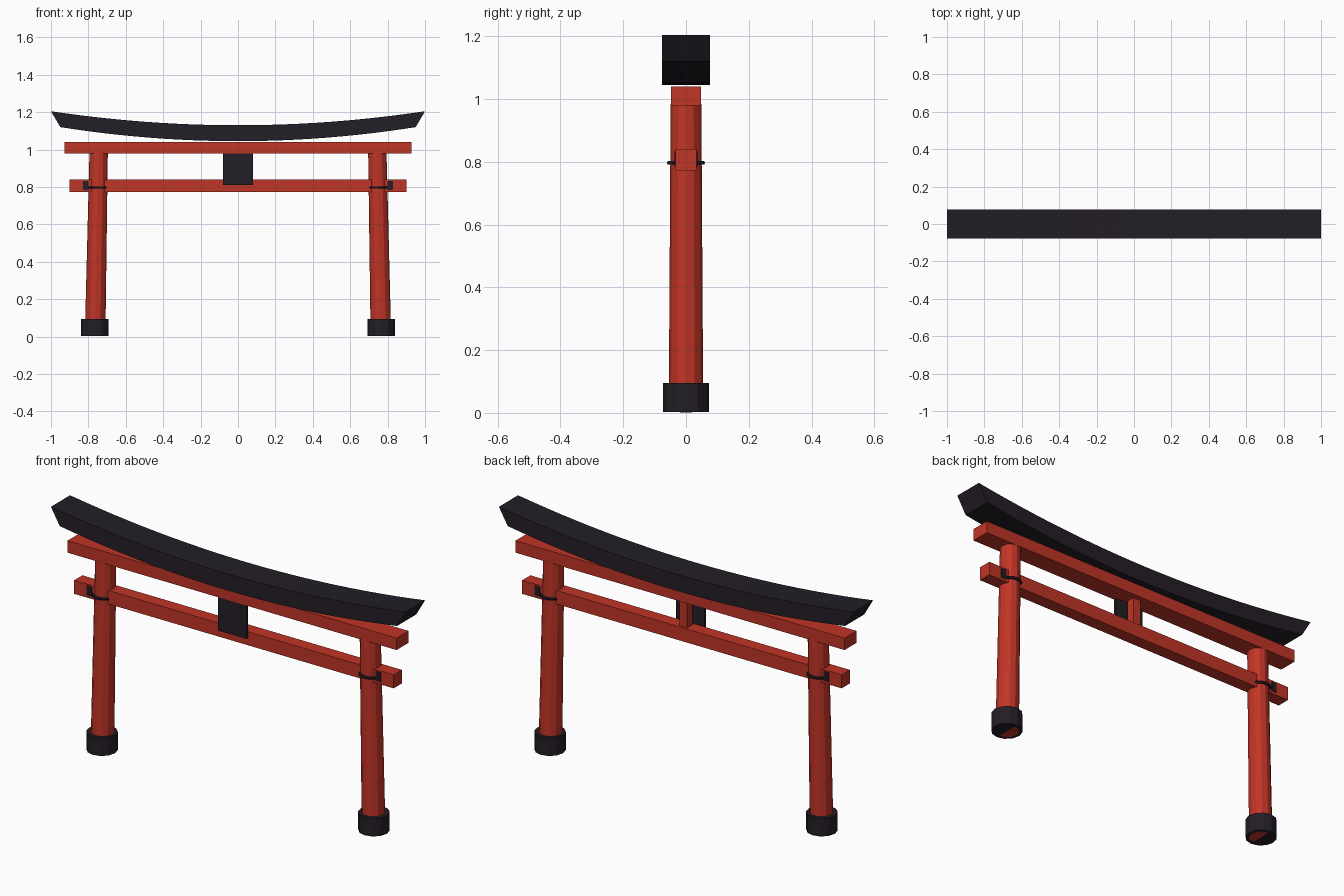
import bpy, bmesh
from mathutils import Vector

if "Cube" in bpy.data.objects:
    bpy.data.objects.remove(bpy.data.objects["Cube"])


def material(name, color):
    m = bpy.data.materials.new(name)
    m.diffuse_color = color
    m.use_nodes = True
    m.node_tree.nodes["Principled BSDF"].inputs["Base Color"].default_value = m.diffuse_color
    return m


RED = material("red_paint", (0.53, 0.035, 0.02, 1))
DARK = material("dark_lacquer", (0.017, 0.013, 0.02, 1))


def box(name, lo, hi, mat):
    lo, hi = Vector(lo), Vector(hi)
    bpy.ops.mesh.primitive_cube_add(size=1, location=(lo + hi) / 2)
    ob = bpy.context.object
    ob.name = name
    ob.scale = hi - lo
    bpy.ops.object.transform_apply(location=False, rotation=False, scale=True)
    ob.data.materials.append(mat)


def post(name, bottom, top, r1, r2, mat, sides=12):
    axis = Vector(top) - Vector(bottom)
    bpy.ops.mesh.primitive_cone_add(vertices=sides, radius1=r1, radius2=r2, depth=axis.length,
                                    location=(Vector(top) + Vector(bottom)) / 2)
    ob = bpy.context.object
    ob.name = name
    ob.rotation_euler = axis.to_track_quat('Z', 'Y').to_euler() if axis.x == 0 else \
        Vector((0, 0, 1)).rotation_difference(axis).to_euler()
    ob.data.materials.append(mat)


# Curved roof beam: rectangular section swept along a shallow parabola
N, HALF_Y = 24, 0.077
bm = bmesh.new()
rings = []
for i in range(N + 1):
    t = 2 * i / N - 1
    top, low = 1.13 + 0.075 * t * t, 1.045 + 0.075 * t * t
    rings.append([bm.verts.new(p) for p in ((t, -HALF_Y, top), (t, HALF_Y, top),
                                            (0.95 * t, HALF_Y, low), (0.95 * t, -HALF_Y, low))])
for a, b in zip(rings, rings[1:]):
    for k in range(4):
        j = (k + 1) % 4
        bm.faces.new((a[k], a[j], b[j], b[k]))
bm.faces.new(rings[0])
bm.faces.new(rings[-1])
bmesh.ops.recalc_face_normals(bm, faces=bm.faces)
mesh = bpy.data.meshes.new("roof_beam")
bm.to_mesh(mesh)
bm.free()
mesh.materials.append(DARK)
bpy.context.collection.objects.link(bpy.data.objects.new("roof_beam", mesh))

# Straight crossbeams, centre strut and plaque
box("upper_beam", (-0.927, -0.048, 0.98), (0.927, 0.048, 1.041), RED)
box("lower_beam", (-0.90, -0.033, 0.772), (0.90, 0.033, 0.841), RED)
box("centre_strut", (-0.022, -0.022, 0.835), (0.022, 0.022, 0.985), RED)
box("plaque", (-0.08, -0.047, 0.81), (0.08, -0.033, 0.982), DARK)

# Leaning pillars with footings, bands and wedges
for side, s in (("left", -1), ("right", 1)):
    post(side + "_pillar", (s * 0.764, 0, 0.003), (s * 0.745, 0, 0.985), 0.055, 0.049, RED)
    post(side + "_footing", (s * 0.766, 0, 0.003), (s * 0.766, 0, 0.095), 0.073, 0.073, DARK)
    bpy.ops.mesh.primitive_torus_add(major_segments=16, minor_segments=6, major_radius=0.054,
                                     minor_radius=0.007, location=(s * 0.752, 0, 0.797))
    band = bpy.context.object
    band.name = side + "_band"
    band.data.materials.append(DARK)
    x0, x1 = sorted((s * 0.80, s * 0.828))
    box(side + "_wedge", (x0, -0.037, 0.785), (x1, 0.037, 0.833), DARK)
